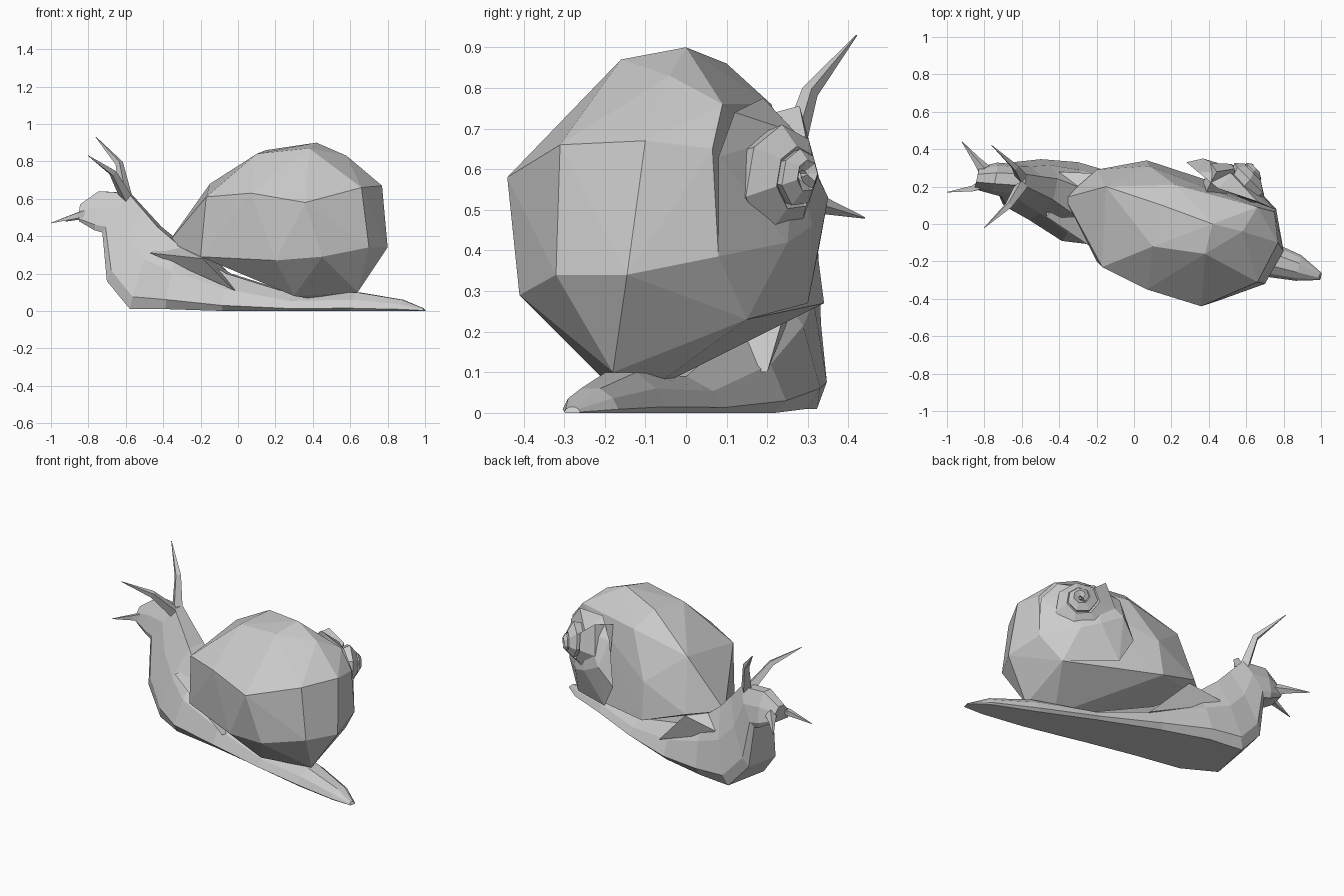
import bpy, bmesh
from math import cos, sin, pi
from mathutils import Vector


def finish(name, bm):
    bmesh.ops.recalc_face_normals(bm, faces=bm.faces)
    me = bpy.data.meshes.new(name)
    bm.to_mesh(me)
    bm.free()
    ob = bpy.data.objects.new(name, me)
    bpy.context.collection.objects.link(ob)
    return ob


def loft(name, rings):
    bm = bmesh.new()
    rows = [[bm.verts.new(p) for p in ring] for ring in rings]
    n = len(rows[0])
    for a, b in zip(rows, rows[1:]):
        for i in range(n):
            j = (i + 1) % n
            bm.faces.new((a[i], a[j], b[j], b[i]))
    bm.faces.new(rows[0])
    bm.faces.new(rows[-1])
    return finish(name, bm)


def hull(name, points):
    bm = bmesh.new()
    for p in points:
        bm.verts.new(p)
    res = bmesh.ops.convex_hull(bm, input=bm.verts)
    junk = [v for v in res["geom_interior"] if isinstance(v, bmesh.types.BMVert)]
    bmesh.ops.delete(bm, geom=junk, context='VERTS')
    return finish(name, bm)


# Body: each station is (bottom x, bottom z, top x, top z, centre y, half width)
stations = [
    (1.00, 0.00, 0.99, 0.015, -0.28, 0.02),
    (0.88, 0.00, 0.88, 0.06, -0.235, 0.07),
    (0.62, 0.00, 0.64, 0.10, -0.16, 0.11),
    (0.30, 0.00, 0.30, 0.09, -0.05, 0.15),
    (-0.05, 0.00, -0.05, 0.20, 0.06, 0.19),
    (-0.35, 0.01, -0.30, 0.35, 0.12, 0.215),
    (-0.55, 0.01, -0.42, 0.45, 0.185, 0.165),
    (-0.68, 0.16, -0.50, 0.54, 0.21, 0.125),
    (-0.71, 0.42, -0.58, 0.63, 0.235, 0.09),
    (-0.75, 0.43, -0.74, 0.64, 0.245, 0.085),
    (-0.84, 0.48, -0.84, 0.57, 0.245, 0.06),
]
section = [(-1, .15), (-.8, .6), (-.35, 1), (.35, 1), (.8, .6), (1, .15), (.85, 0), (-.85, 0)]
loft("body", [[(bx + (tx - bx) * h + 0.2 * w * s, y + 0.98 * w * s, bz + (tz - bz) * h)
               for s, h in section] for bx, bz, tx, tz, y, w in stations])

# Mantle fold where the body enters the shell
hull("mantle", [(-.37, .14, .37), (-.47, .04, .31), (-.44, .28, .30), (-.02, -.13, .11),
                (-.19, -.15, .28), (.05, .20, .10), (-.18, .27, .34)])

# Main whorl, from the shell mouth over the top to the back and underside
mouth = [(-.37, .14, .37), (-.15, .20, .68), (-.17, -.23, .61), (-.20, -.20, .29), (-.20, .29, .36)]
front = [(.07, -.35, .63), (.20, -.37, .27), (.10, -.12, .84), (.15, .10, .86), (.07, .34, .27), (.08, .31, .50)]
crown = [(.36, -.44, .58), (.38, -.16, .87), (.42, 0, .90), (.22, .21, .76), (.58, -.04, .83), (.45, -.41, .29)]
back = [(.66, -.31, .66), (.77, -.10, .67), (.75, .065, .65), (.66, .09, .76),
        (.70, -.32, .34), (.80, -.145, .34), (.76, .08, .385)]
under = [(.64, -.18, .10), (.65, .15, .23), (.30, -.20, .08), (.50, -.10, .05)]
hull("shell_main_whorl", mouth + front + crown + back + under)

# Middle whorl bulging out of the main one
hull("shell_middle_whorl", [(.37, .35, .53), (.28, .33, .42), (.36, .30, .27), (.34, .28, .68),
                            (.45, .19, .775), (.66, .12, .74), (.75, .08, .63), (.76, .08, .385),
                            (.65, .15, .23), (.60, .25, .42), (.50, .31, .46), (.52, .27, .69)])

# Spire: a shrinking coil around the tilted shell axis
axis, across, up = Vector((.63, .78, 0)), Vector((.78, -.63, 0)), Vector((0, 0, 1))
tip = Vector((.665, .325, .59))
coil = []
steps = 7
for i in range(-2, 2 * steps + 1):
    k = 2 ** (-i / steps)
    ang = 1.3 * pi + 2 * pi * i / steps
    # walk from the front edge backwards, turning toward the tip
    out = across * cos(ang) + up * sin(ang)
    centre = tip - axis * 0.17 * k + out * 0.10 * k
    coil.append([centre + (out * cos(a) + axis * sin(a)) * 0.085 * k
                 for a in (2 * pi * j / 5 + pi / 10 for j in range(5))])
loft("shell_spire", coil)


# Tentacles: base, bend and tip with a square section
def tentacle(name, base, bend, end, r):
    pts = [Vector(p) for p in (base, bend, end)]
    d = (pts[2] - pts[0]).normalized()
    s = d.cross(Vector((1, 0, 0))).normalized()
    t = d.cross(s)
    loft(name, [[p + (s * cos(a) + t * sin(a)) * q for a in (0, pi / 2, pi, 3 * pi / 2)]
                for p, q in zip(pts, (r, r * .6, .002))])


tentacle("upper_tentacle_right", (-.60, .25, .61), (-.635, .305, .79), (-.76, .42, .93), .035)
tentacle("upper_tentacle_left", (-.60, .21, .61), (-.67, .10, .74), (-.80, -.02, .83), .035)
tentacle("lower_tentacle_right", (-.80, .29, .52), (-.84, .34, .51), (-.92, .44, .48), .035)
tentacle("lower_tentacle_left", (-.80, .22, .52), (-.86, .19, .51), (-1.0, .17, .47), .035)
